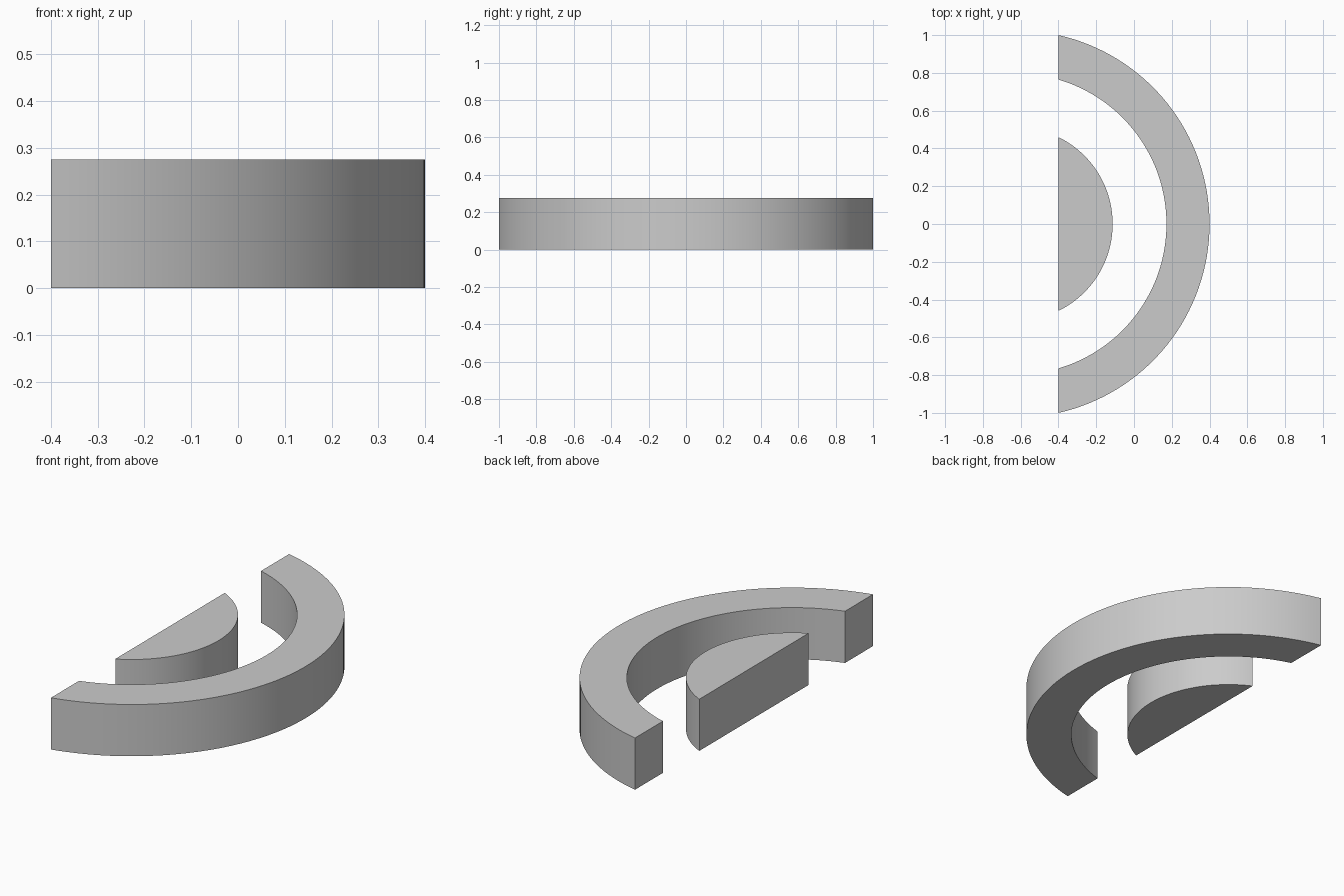
import bpy
import math

CENTRE_X = -0.625   # centre of the shared arcs
CUT_X = -0.4        # flat cut plane
HEIGHT = 0.275
SEGMENTS = 64

cube = bpy.data.objects.get("Cube")
if cube:
    bpy.data.objects.remove(cube, do_unlink=True)

grey = bpy.data.materials.new("light grey")
grey.use_nodes = True
colour = (0.6, 0.6, 0.6, 1)
grey.diffuse_color = colour
grey.node_tree.nodes["Principled BSDF"].inputs["Base Color"].default_value = colour


def arc(radius):
    """Points of an arc from the cut plane around the +x side and back."""
    half = math.acos((CUT_X - CENTRE_X) / radius)
    angles = [half * (2 * i / SEGMENTS - 1) for i in range(SEGMENTS + 1)]
    return [(CENTRE_X + radius * math.cos(a), radius * math.sin(a)) for a in angles]


def extrude_outline(name, outline, caps):
    """Extrude a closed outline; caps lists the index loops filling its ends."""
    n = len(outline)
    verts = [(x, y, z) for z in (0, HEIGHT) for x, y in outline]
    faces = [(i, (i + 1) % n, (i + 1) % n + n, i + n) for i in range(n)]
    for cap in caps:
        faces.append(tuple(reversed(cap)))
        faces.append(tuple(i + n for i in cap))
    mesh = bpy.data.meshes.new(name)
    mesh.from_pydata(verts, [], faces)
    mesh.materials.append(grey)
    obj = bpy.data.objects.new(name, mesh)
    bpy.context.collection.objects.link(obj)
    bpy.ops.object.select_all(action="DESELECT")
    obj.select_set(True)
    bpy.context.view_layer.objects.active = obj
    bpy.ops.object.shade_smooth_by_angle(angle=math.radians(30))


# Outer curved band, capped with a strip of quads
band = arc(1.025) + arc(0.797)[::-1]
last = len(band) - 1
extrude_outline("outer_arc_band", band,
                [(i, i + 1, last - i - 1, last - i) for i in range(SEGMENTS)])

# Inner solid segment, capped with single flat faces
segment = arc(0.512)
extrude_outline("inner_disc_segment", segment, [tuple(range(len(segment)))])
